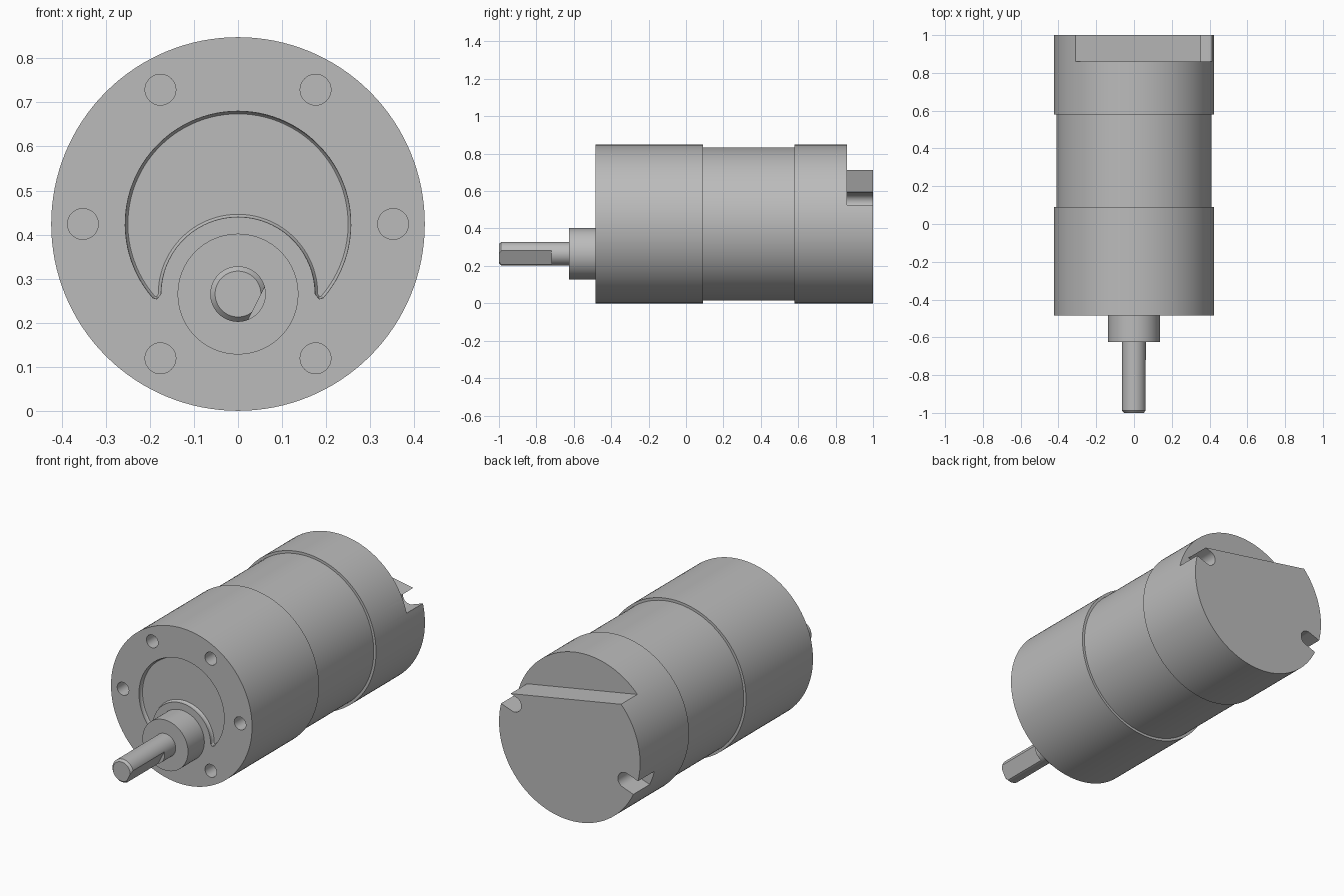
import bpy
import bmesh
from math import sin, cos, pi, radians
from mathutils import Vector

if "Cube" in bpy.data.objects:
    bpy.data.objects.remove(bpy.data.objects["Cube"], do_unlink=True)

R = 0.424            # body radius, also the height of its axis
SHAFT_Z = 0.265      # height of the offset output axis
FRONT, STEP, BACK = -0.485, 0.86, 1.0

grey = bpy.data.materials.new("metal_grey")
grey.use_nodes = True
grey.diffuse_color = (0.5, 0.5, 0.5, 1)
grey.node_tree.nodes["Principled BSDF"].inputs["Base Color"].default_value = (0.5, 0.5, 0.5, 1)


def arc(cx, cz, r, start, end, n):
    """Points on an arc in the xz plane, angles in degrees."""
    angles = [radians(start + (end - start) * i / n) for i in range(n + 1)]
    return [(cx + r * cos(a), cz + r * sin(a)) for a in angles]


def loft(name, sections):
    """Closed solid through equal-length xz loops, each given as (y, points)."""
    bm = bmesh.new()
    loops = [[bm.verts.new((x, y, z)) for x, z in pts] for y, pts in sections]
    n = len(loops[0])
    for a, b in zip(loops, loops[1:]):
        for i in range(n):
            j = (i + 1) % n
            bm.faces.new((a[i], a[j], b[j], b[i]))
    bm.faces.new(loops[0])
    bm.faces.new(loops[-1])
    bmesh.ops.recalc_face_normals(bm, faces=bm.faces)
    mesh = bpy.data.meshes.new(name)
    bm.to_mesh(mesh)
    bm.free()
    obj = bpy.data.objects.new(name, mesh)
    bpy.context.collection.objects.link(obj)
    mesh.materials.append(grey)
    return obj


def turned(name, cz, profile, n):
    """Round part along y from (y, radius) pairs."""
    return loft(name, [(y, arc(0, cz, r, 0, 360, n)[:-1]) for y, r in profile])


def prism(name, pts, y0, y1):
    return loft(name, [(y0, pts), (y1, pts)])


def half_plane(cx, cz, normal, dist):
    """Large rectangle lying beyond a line at dist from a centre."""
    n = Vector(normal).normalized()
    t = Vector((n.y, -n.x))
    c = Vector((cx, cz))
    return [tuple(c + n * d + t * s) for d, s in
            ((dist, -1), (dist, 1), (dist + 1, 1), (dist + 1, -1))]


def cut(obj, cutter):
    cutter.hide_render = True
    mod = obj.modifiers.new("cut", "BOOLEAN")
    mod.operation = "DIFFERENCE"
    mod.solver = "EXACT"
    mod.object = cutter
    bpy.context.view_layer.objects.active = obj
    bpy.ops.object.modifier_apply(modifier=mod.name)
    bpy.data.objects.remove(cutter, do_unlink=True)


def crescent(inset):
    """Crescent between the face circle and the circle round the shaft boss."""
    outer = arc(0, R, 0.256 - inset, -41, 221, 72)
    inner = arc(0, SHAFT_Z, 0.175 + inset, 180, 0, 48)
    tip_x, tip_z = 0.184, 0.254 + inset
    return outer + [(-tip_x, tip_z)] + inner + [(tip_x, tip_z)]


# Main body: gearbox, narrower middle and rear can
body = turned("motor_body", R, [(FRONT, R), (0.09, R), (0.09, 0.41),
                                (0.58, 0.41), (0.58, R), (BACK, R)], 128)

# Ring of screw holes in the front face
for k in range(6):
    a = k * pi / 3
    hole = arc(0.352 * cos(a), R + 0.352 * sin(a), 0.035, 0, 360, 32)[:-1]
    cut(body, prism("hole_cutter", hole, FRONT - 0.05, FRONT + 0.11))

# Shallow crescent recess with a softened floor edge
cut(body, loft("recess_cutter", [(FRONT - 0.03, crescent(0)), (FRONT + 0.012, crescent(0)),
                                 (FRONT + 0.018, crescent(0.002)),
                                 (FRONT + 0.022, crescent(0.006))]))

# Sloping flat on the rear end
cut(body, prism("flat_cutter", half_plane(0, R, (0.177, 0.984), 0.23), STEP, BACK + 0.1))

# Two opposite radial slots with rounded inner ends
for turn in (19.5, 199.5):
    d = Vector((cos(radians(turn)), sin(radians(turn))))
    inner = d * 0.353
    slot = arc(inner.x, R + inner.y, 0.042, turn + 90, turn + 270, 24)
    outward = d * 0.2
    slot += [(x + outward.x, z + outward.y) for x, z in (slot[-1], slot[0])]
    cut(body, prism("slot_cutter", slot, STEP, BACK + 0.1))

# Boss around the shaft
boss = turned("shaft_boss", SHAFT_Z, [(-0.625, 0.137), (FRONT + 0.005, 0.137)], 96)

# Output shaft with a chamfered tip and a flat on one side
shaft = turned("output_shaft", SHAFT_Z, [(-1.0, 0.052), (-0.988, 0.063), (-0.62, 0.063)], 64)
cut(shaft, prism("shaft_flat_cutter", half_plane(0, SHAFT_Z, (0.89, -0.45), 0.047),
                 -1.1, -0.72))

# Smooth round walls, keep edges sharp
bpy.ops.object.select_all(action="DESELECT")
for part in (body, boss, shaft):
    part.select_set(True)
bpy.context.view_layer.objects.active = body
bpy.ops.object.shade_smooth_by_angle(angle=radians(30))
